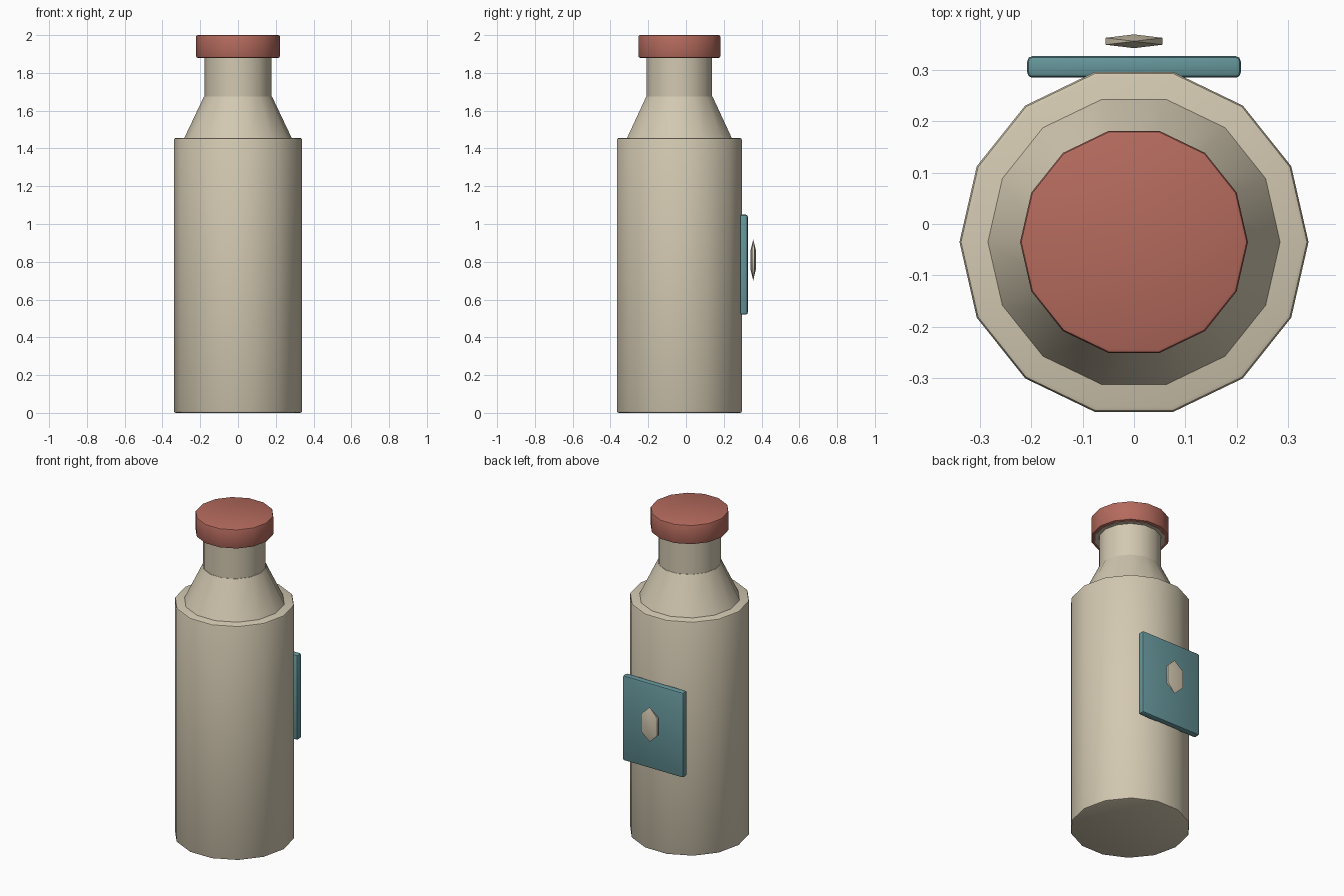
import bpy, bmesh, math
from mathutils import Matrix

cube = bpy.data.objects.get("Cube")
if cube:
    bpy.data.objects.remove(cube, do_unlink=True)

AXIS_Y = -0.035  # centre line of the bottle


def material(name, rgb):
    m = bpy.data.materials.new(name)
    m.use_nodes = True
    m.diffuse_color = (*rgb, 1)
    bsdf = m.node_tree.nodes["Principled BSDF"]
    bsdf.inputs["Base Color"].default_value = (*rgb, 1)
    bsdf.inputs["Roughness"].default_value = 0.7
    return m


beige = material("warm beige", (0.65, 0.58, 0.44))
red = material("dusty red", (0.46, 0.145, 0.11))
teal = material("muted teal", (0.13, 0.30, 0.32))


def finish(name, bm, mat, bevel=0, location=(0, 0, 0), angle=35):
    """Round the sharp edges, then make a smooth-shaded object."""
    bmesh.ops.recalc_face_normals(bm, faces=bm.faces)
    if bevel:
        sharp = [e for e in bm.edges if e.calc_face_angle(0) > 1]
        bmesh.ops.bevel(bm, geom=sharp, offset=bevel, segments=2,
                        profile=0.5, affect='EDGES')
    mesh = bpy.data.meshes.new(name)
    bm.to_mesh(mesh)
    bm.free()
    mesh.materials.append(mat)
    obj = bpy.data.objects.new(name, mesh)
    obj.location = location
    bpy.context.collection.objects.link(obj)
    bpy.ops.object.select_all(action='DESELECT')
    obj.select_set(True)
    bpy.context.view_layer.objects.active = obj
    bpy.ops.object.shade_smooth_by_angle(angle=math.radians(angle))
    return obj


def frustum(name, r_low, r_high, z_low, z_high, mat, bevel=0):
    """Fourteen-sided solid standing on the bottle's axis."""
    bm = bmesh.new()
    rings = []
    for r, z in ((r_low, z_low), (r_high, z_high)):
        rings.append([bm.verts.new((r * math.cos(a), r * math.sin(a), z))
                      for a in (math.tau * i / 14 for i in range(14))])
    for ring in rings:
        bm.faces.new(ring)
    for i in range(14):
        j = (i + 1) % 14
        bm.faces.new((rings[0][i], rings[0][j], rings[1][j], rings[1][i]))
    return finish(name, bm, mat, bevel, (0, AXIS_Y, 0))


# Bottle
frustum("bottle_body", 0.34, 0.34, 0, 1.455, beige, 0.01)
frustum("bottle_shoulder", 0.287, 0.18, 1.45, 1.675, beige)
frustum("bottle_neck", 0.178, 0.178, 1.66, 1.9, beige)
frustum("neck_lip", 0.2, 0.2, 1.878, 1.92, beige)
frustum("cap", 0.222, 0.222, 1.88, 2.0, red, 0.008)

# Label plate on the back
bm = bmesh.new()
bmesh.ops.create_cube(bm, size=1, matrix=Matrix.Diagonal((0.416, 0.042, 0.528, 1)))
finish("label_plate", bm, teal, 0.01, (0, 0.306, 0.785))

# Small faceted drop floating behind the plate
bm = bmesh.new()
bmesh.ops.create_uvsphere(bm, u_segments=6, v_segments=3, radius=1,
                          matrix=Matrix.Diagonal((0.074, 0.0155, 0.108, 1)))
finish("label_drop", bm, beige, 0, (0, 0.356, 0.81), 60)
